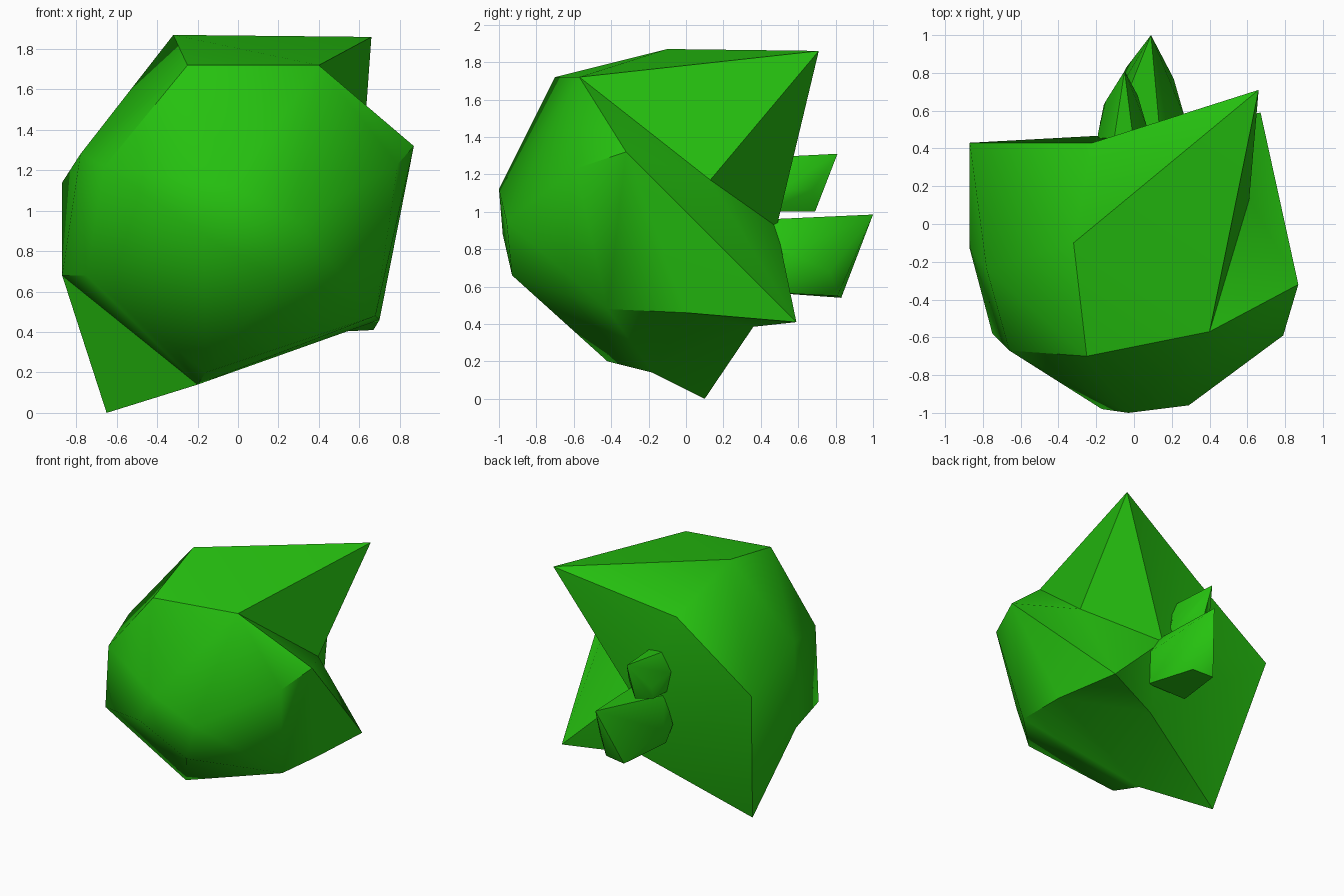
import bpy, bmesh, math
from mathutils import Vector

if "Cube" in bpy.data.objects:
    bpy.data.objects.remove(bpy.data.objects["Cube"])

green = bpy.data.materials.new("leaf_green")
green.diffuse_color = (0.019, 0.54, 0.005, 1)
green.use_nodes = True
green.node_tree.nodes["Principled BSDF"].inputs["Base Color"].default_value = green.diffuse_color


def finish(bm, name):
    bmesh.ops.recalc_face_normals(bm, faces=bm.faces)
    mesh = bpy.data.meshes.new(name)
    bm.to_mesh(mesh)
    bm.free()
    obj = bpy.data.objects.new(name, mesh)
    bpy.context.collection.objects.link(obj)
    mesh.materials.append(green)
    bpy.ops.object.select_all(action='DESELECT')
    obj.select_set(True)
    bpy.context.view_layer.objects.active = obj
    bpy.ops.object.shade_smooth_by_angle(angle=math.radians(42))
    return obj


def hull(name, points):
    bm = bmesh.new()
    for p in points:
        bm.verts.new(p)
    res = bmesh.ops.convex_hull(bm, input=bm.verts)
    loose = [v for v in bm.verts if not v.link_faces]
    bmesh.ops.delete(bm, geom=loose, context='VERTS')
    return finish(bm, name)


# Corner points of the faceted body
corners = dict(
    # three spikes: upper wing, lower wing, foot
    A=(.66, .71, 1.86), D=(.67, .59, .41), B=(-.65, .10, 0),
    # crown
    T=(-.32, -.10, 1.87), H=(.40, -.57, 1.72), Q=(-.25, -.70, 1.72),
    # left side
    S=(-.66, -.67, 1.22), F=(-.78, -.24, 1.28), E=(-.87, .43, 1.14),
    L=(-.87, -.13, .68), C=(-.75, -.58, .68),
    # front
    K=(-.17, -.98, .88), M=(-.03, -1.0, 1.12), Z=(.29, -.96, .95),
    O=(.20, -.93, .66),
    # right side
    X=(.79, -.59, 1.23), W=(.87, -.32, 1.32), N=(.61, .13, 1.17),
    # underside
    J=(.68, -.42, .48), I=(.70, 0, .46), U=(-.20, -.18, .14),
    R=(-.16, -.42, .20), G=(.15, .36, .385),
    # back
    V=(-.22, .43, 1.59), P=(.14, .485, .92),
)

bm = bmesh.new()
v = {k: bm.verts.new(p) for k, p in corners.items()}


def fan(tip, rim, closed=True):
    """Triangles from a tip to each segment of its rim."""
    ring = rim + rim[0] if closed else rim
    for a, b in zip(ring, ring[1:]):
        bm.faces.new((v[tip], v[a], v[b]))


# Spikes
fan("A", "THNPV")
fan("D", "WNPGI")
fan("B", "ELUG")
# Rounded front, chin and right cheek
fan("M", "QSKOZH")
fan("R", "CUJOK")
fan("X", "ZHWJ")
# Crown and left side
fan("T", "HQFEV", False)
fan("F", "QSCLE", False)
# Remaining facets between the fans
fan("C", "LU", False)
fan("C", "SK", False)
fan("J", "ZO", False)
fan("I", "WJUG", False)
fan("N", "HW", False)
fan("P", "VEG", False)
finish(bm, "body")

# Two small pointed buds on the back
hull("lower_bud", [
    (.09, 1.0, .985), (-.04, .83, .54), (.13, .81, .55), (.21, .77, .68),
    (-.18, .54, .73), (.27, .56, .78), (.14, .45, .96), (-.13, .45, .96),
    (.22, .42, .57), (-.12, .42, .57), (.27, .42, .78), (-.18, .42, .73)])
hull("upper_bud", [
    (-.05, .81, 1.31), (-.04, .69, 1.0), (-.16, .63, 1.01), (-.15, .65, 1.1),
    (-.19, .48, 1.16), (-.11, .42, 1.29), (0, .42, 1.29), (.07, .51, 1.12),
    (.02, .68, 1.12), (.04, .42, 1.0), (-.16, .42, 1.0), (-.19, .42, 1.16)])
